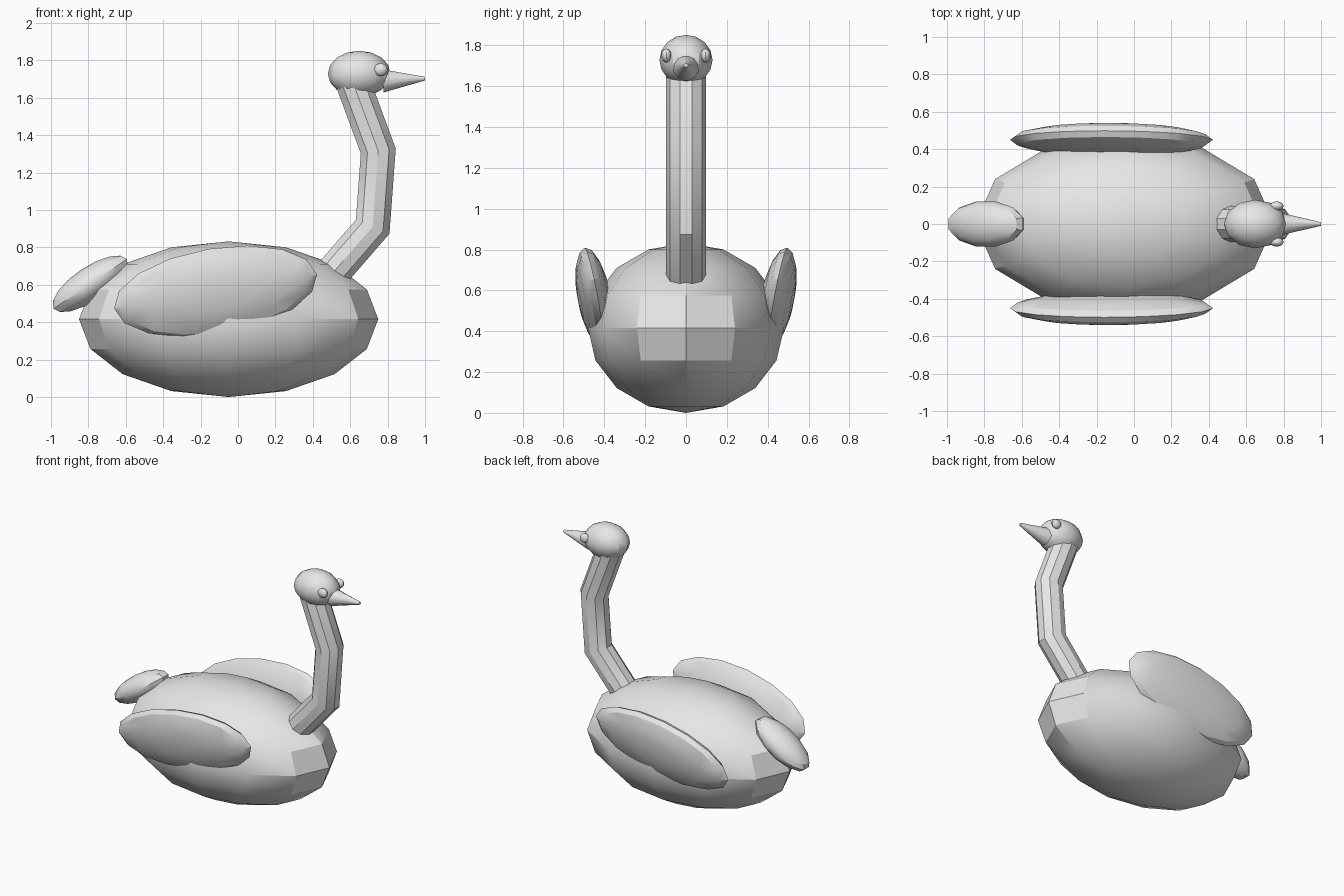
import bpy, bmesh
from math import radians, cos, sin, pi
from mathutils import Vector, Matrix

if "Cube" in bpy.data.objects:
    bpy.data.objects.remove(bpy.data.objects["Cube"], do_unlink=True)

grey = bpy.data.materials.new("plain_grey")
grey.use_nodes = True
grey.diffuse_color = (0.8, 0.8, 0.8, 1)
grey.node_tree.nodes["Principled BSDF"].inputs["Base Color"].default_value = (0.8, 0.8, 0.8, 1)
parts = []


def add_part(name, bm):
    bmesh.ops.recalc_face_normals(bm, faces=bm.faces)
    mesh = bpy.data.meshes.new(name)
    bm.to_mesh(mesh)
    bm.free()
    mesh.materials.append(grey)
    obj = bpy.data.objects.new(name, mesh)
    bpy.context.collection.objects.link(obj)
    parts.append(obj)
    return obj


def ellipsoid(name, centre, radii, segments=12, rings=8, turn=(0, 0, 0), spin=0):
    bm = bmesh.new()
    bmesh.ops.create_uvsphere(bm, u_segments=segments, v_segments=rings, radius=1)
    shape = Matrix.Diagonal((*radii, 1)) @ Matrix.Rotation(radians(spin), 4, 'Z')
    bmesh.ops.transform(bm, matrix=shape, verts=bm.verts)
    obj = add_part(name, bm)
    obj.location = centre
    obj.rotation_euler = [radians(a) for a in turn]


def tube(name, path, radii, sides):
    """Mitred tube along a path of (x, z) points in the middle plane."""
    pts = [Vector((x, 0, z)) for x, z in path]
    bm = bmesh.new()
    rows = []
    for i, p in enumerate(pts):
        before = (p - pts[max(i - 1, 0)]).normalized()
        after = (pts[min(i + 1, len(pts) - 1)] - p).normalized()
        along = (before + after).normalized()
        across = Vector((along.z, 0, -along.x))
        stretch = 1 / max(before.dot(along), after.dot(along))
        row = []
        for k in range(sides):
            a = 2 * pi * (k + 0.5) / sides
            offset = across * cos(a) * stretch + Vector((0, sin(a), 0))
            row.append(bm.verts.new(p + offset * radii[i]))
        rows.append(row)
    for low, high in zip(rows, rows[1:]):
        for k in range(sides):
            n = (k + 1) % sides
            bm.faces.new((low[k], low[n], high[n], high[k]))
    bm.faces.new(rows[0])
    bm.faces.new(rows[-1])
    add_part(name, bm)


# Body and tail
ellipsoid("body", (-0.05, 0, 0.416), (0.8, 0.48, 0.416))
ellipsoid("tail", (-0.79, 0, 0.605), (0.245, 0.125, 0.09), turn=(0, -34, 0), spin=15)

# Wings lean outward at the top and rise toward the head
for side, name in ((-1, "front_wing"), (1, "back_wing")):
    ellipsoid(name, (-0.12, side * 0.45, 0.565), (0.55, 0.235, 0.08),
              segments=16, turn=(90 - side * 12, -9.5, 0))

# Neck, head and beak
tube("neck", [(0.46, 0.61), (0.72, 0.91), (0.75, 1.315), (0.615, 1.68)], [0.097] * 4, 10)
ellipsoid("head", (0.648, 0, 1.728), (0.168, 0.13, 0.123))
tube("beak", [(0.775, 1.69), (1.0, 1.702)], [0.064, 0.01], 12)

# Eyes
for side, name in ((-1, "front_eye"), (1, "back_eye")):
    ellipsoid(name, (0.763, side * 0.096, 1.75), (0.037, 0.025, 0.034))

# Smooth shading with sharp creases
bpy.ops.object.select_all(action='DESELECT')
for obj in parts:
    obj.select_set(True)
bpy.context.view_layer.objects.active = parts[0]
bpy.ops.object.shade_smooth_by_angle(angle=radians(30))
